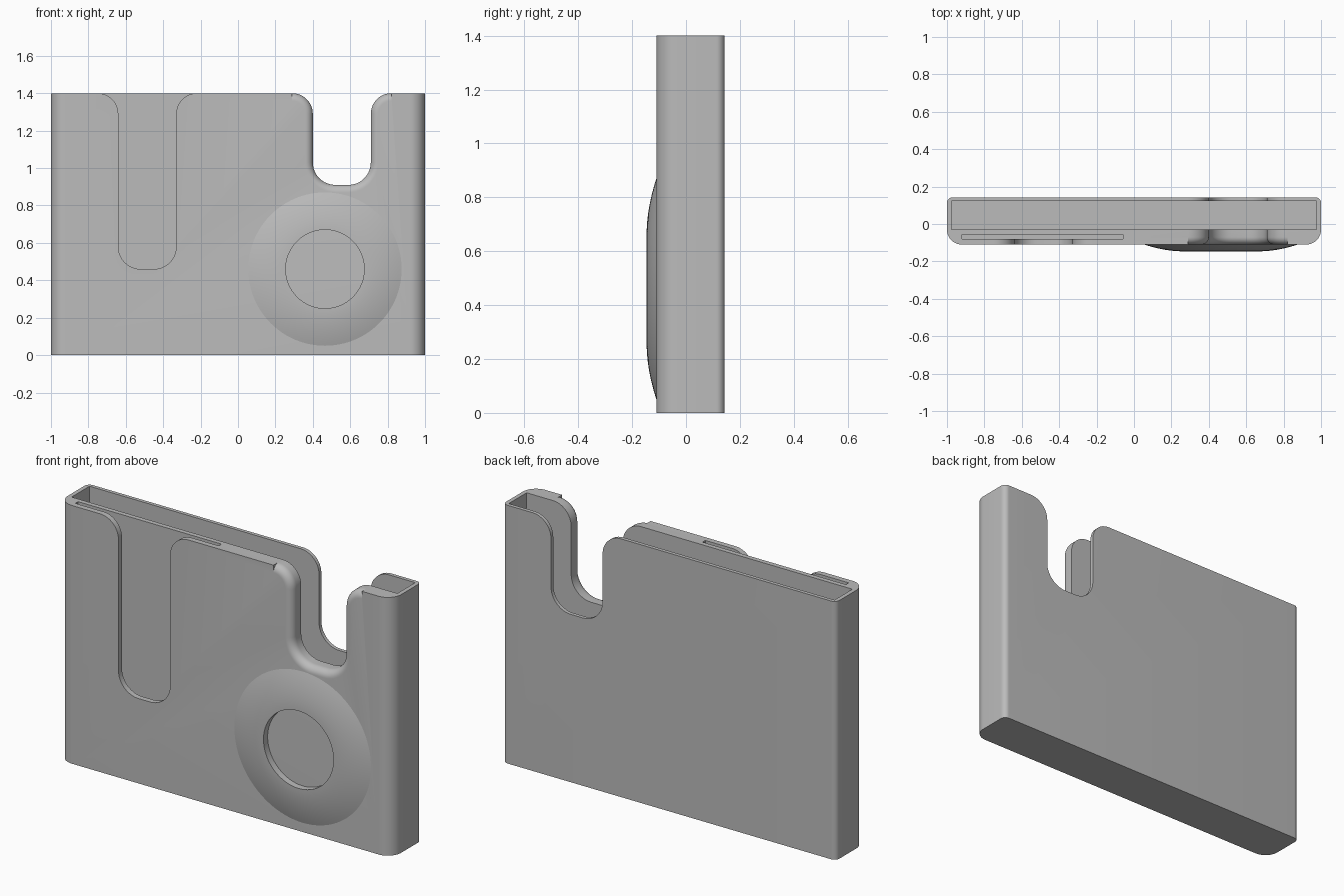
import bpy, bmesh
from math import sin, cos, pi

old = bpy.data.objects.get("Cube")
if old:
    bpy.data.objects.remove(old, do_unlink=True)

FRONT, BACK, TOP = -0.11, 0.143, 1.4

grey = bpy.data.materials.new("matte grey")
grey.use_nodes = True
colour = (0.5, 0.5, 0.5, 1)
grey.diffuse_color = colour
grey.node_tree.nodes["Principled BSDF"].inputs["Base Color"].default_value = colour


def loft(name, rings, closed=False):
    """Skin a list of equal point rings; cap the ends unless closed."""
    bm = bmesh.new()
    loops = [[bm.verts.new(p) for p in ring] for ring in rings]
    pairs = list(zip(loops, loops[1:]))
    if closed:
        pairs.append((loops[-1], loops[0]))
    for a, b in pairs:
        for i in range(len(a)):
            j = (i + 1) % len(a)
            bm.faces.new((a[i], a[j], b[j], b[i]))
    if not closed:
        bm.faces.new(loops[0])
        bm.faces.new(loops[-1])
    bmesh.ops.recalc_face_normals(bm, faces=bm.faces)
    mesh = bpy.data.meshes.new(name)
    bm.to_mesh(mesh)
    bm.free()
    obj = bpy.data.objects.new(name, mesh)
    bpy.context.collection.objects.link(obj)
    mesh.materials.append(grey)
    return obj


def arc(cx, cy, r, start, end, n=12):
    angles = [start + (end - start) * i / n for i in range(n + 1)]
    return [(cx + r * cos(a), cy + r * sin(a)) for a in angles]


def block(name, x0, x1, y0, y1, z0, z1):
    corners = ((x0, y0), (x1, y0), (x1, y1), (x0, y1))
    return loft(name, [[(x, y, z) for x, y in corners] for z in (z0, z1)])


def notch_ring(cx, bottom, y, grow=0):
    """U-shaped outline with rounded bottom and flared mouth."""
    half, flare, round_ = 0.155, 0.11, 0.12
    right = arc(half - round_, bottom + round_, round_ + grow, -pi / 2, 0)
    right += arc(half + flare, TOP - flare, flare - grow, pi, pi / 2)
    right.append((half + flare, TOP + 0.1))
    left = [(-x, z) for x, z in reversed(right)]
    return [(cx + x, y, z) for x, z in right + left]


# Body: large front corners, small back corners
outline = (arc(0.92, FRONT + 0.08, 0.08, -pi / 2, 0)
           + arc(0.97, BACK - 0.03, 0.03, 0, pi / 2)
           + arc(-0.97, BACK - 0.03, 0.03, pi / 2, pi)
           + arc(-0.92, FRONT + 0.08, 0.08, pi, 1.5 * pi))
body = loft("holder_body", [[(x, y, z) for x, y in outline] for z in (0, TOP)])

# Finger notch with a rounded front edge, passing through both walls
edge = 0.04
rings = [notch_ring(0.555, 0.91, FRONT - 0.05, edge)]
for i in range(9):
    a = pi / 2 * i / 8
    rings.append(notch_ring(0.555, 0.91, FRONT + edge * (1 - cos(a)), edge * (1 - sin(a))))
rings.append(notch_ring(0.555, 0.91, BACK + 0.1))

# Pockets, notch and thumb groove
cutters = [
    block("main_pocket_cutter", -0.977, 0.977, -0.03, 0.123, 0.025, TOP + 0.2),
    block("slim_slot_cutter", -0.92, -0.06, -0.08, -0.056, 0.4, TOP + 0.2),
    loft("finger_notch_cutter", rings),
    loft("thumb_groove_cutter", [notch_ring(-0.485, 0.46, y) for y in (FRONT - 0.1, -0.0565)]),
]
for cutter in cutters:
    cutter.hide_render = True
    cutter.hide_viewport = True
    cutter.display_type = "WIRE"
    mod = body.modifiers.new(cutter.name, "BOOLEAN")
    mod.operation = "DIFFERENCE"
    mod.solver = "EXACT"
    mod.object = cutter

# Apply the cuts, then remove the helpers
bpy.context.view_layer.update()
cut_mesh = bpy.data.meshes.new_from_object(
    body.evaluated_get(bpy.context.evaluated_depsgraph_get()))
body.modifiers.clear()
body.data = cut_mesh
for cutter in cutters:
    bpy.data.objects.remove(cutter, do_unlink=True)

# Raised round dome with a central recess
inner, outer, height = 0.21, 0.41, 0.036
profile = [(inner, FRONT + 0.005), (inner, FRONT - height)]
for i in range(1, 13):
    t = i / 12
    profile.append((inner + (outer - inner) * t, FRONT - height * (1 - t ** 1.8)))
profile.append((outer, FRONT + 0.005))
steps = 96
dome = loft("round_dome", [
    [(0.465 + r * cos(2 * pi * k / steps), y, 0.46 + r * sin(2 * pi * k / steps)) for r, y in profile]
    for k in range(steps)], closed=True)

# Smooth curves, crisp edges
for obj in (body, dome):
    bpy.ops.object.select_all(action="DESELECT")
    obj.select_set(True)
    bpy.context.view_layer.objects.active = obj
    bpy.ops.object.shade_smooth_by_angle(angle=pi / 6)
